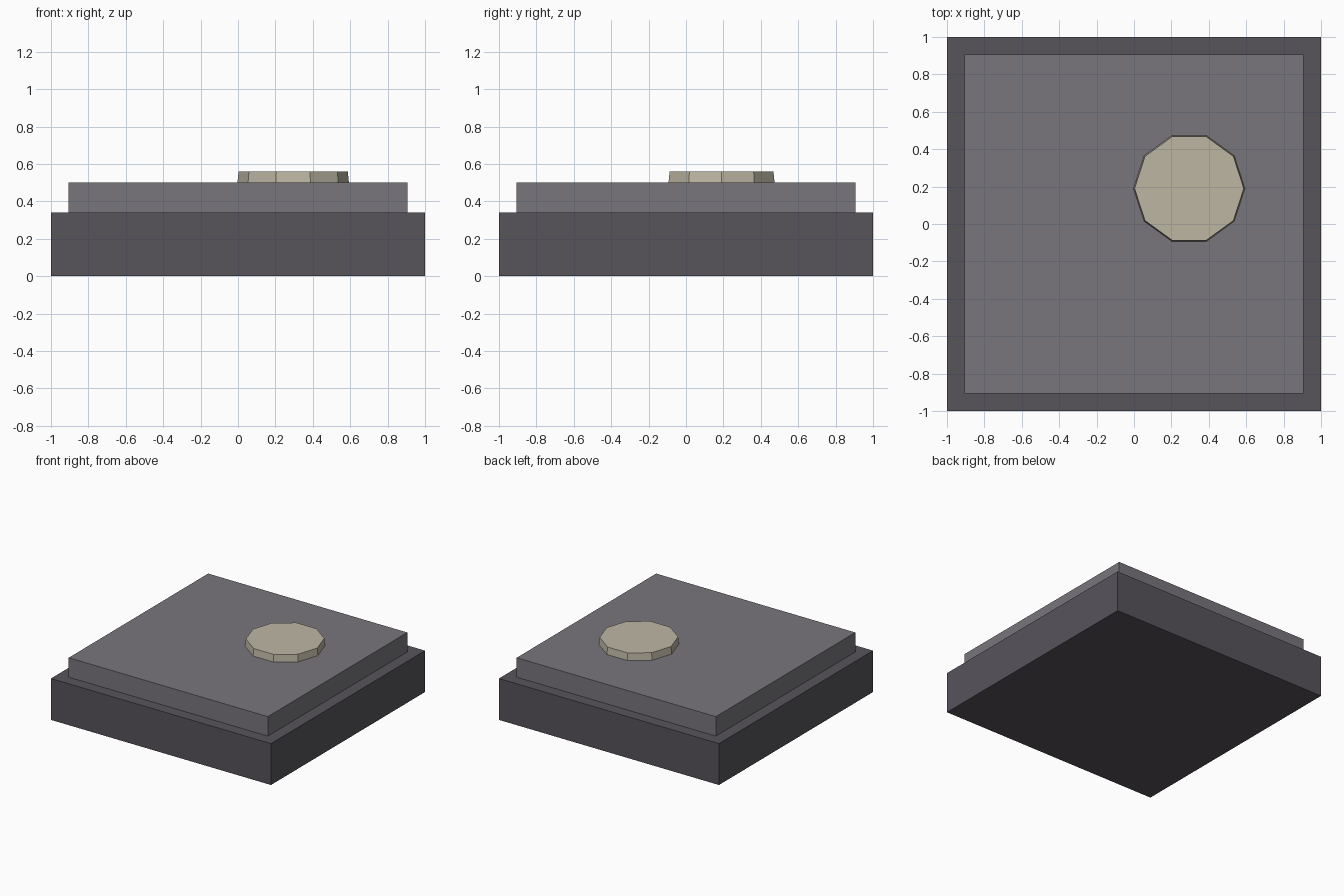
import bpy

if "Cube" in bpy.data.objects:
    bpy.data.objects.remove(bpy.data.objects["Cube"])


def paint(obj, name, rgb):
    mat = bpy.data.materials.new(name)
    mat.diffuse_color = (*rgb, 1)
    mat.use_nodes = True
    mat.node_tree.nodes["Principled BSDF"].inputs["Base Color"].default_value = mat.diffuse_color
    obj.data.materials.append(mat)


def slab(name, half, z0, z1, rgb):
    bpy.ops.mesh.primitive_cube_add(size=1, location=(0, 0, (z0 + z1) / 2))
    obj = bpy.context.object
    obj.name = name
    obj.scale = (2 * half, 2 * half, z1 - z0)
    bpy.ops.object.transform_apply(location=False, rotation=False, scale=True)
    paint(obj, name + "_colour", rgb)


# Stepped square block: dark base and lighter upper plate
slab("base_block", 1.0, 0.0, 0.34, (0.095, 0.087, 0.105))
slab("upper_plate", 0.905, 0.34, 0.50, (0.19, 0.18, 0.20))

# Off-centre ten-sided disc, slightly narrower at the top
bpy.ops.mesh.primitive_cone_add(vertices=10, radius1=0.298, radius2=0.292, depth=0.06,
                                location=(0.295, 0.19, 0.53))
disc = bpy.context.object
disc.name = "raised_disc"
# Put a corner on the +x axis
disc.rotation_euler.z = 3.14159265 / 2
paint(disc, "disc_colour", (0.51, 0.47, 0.37))
